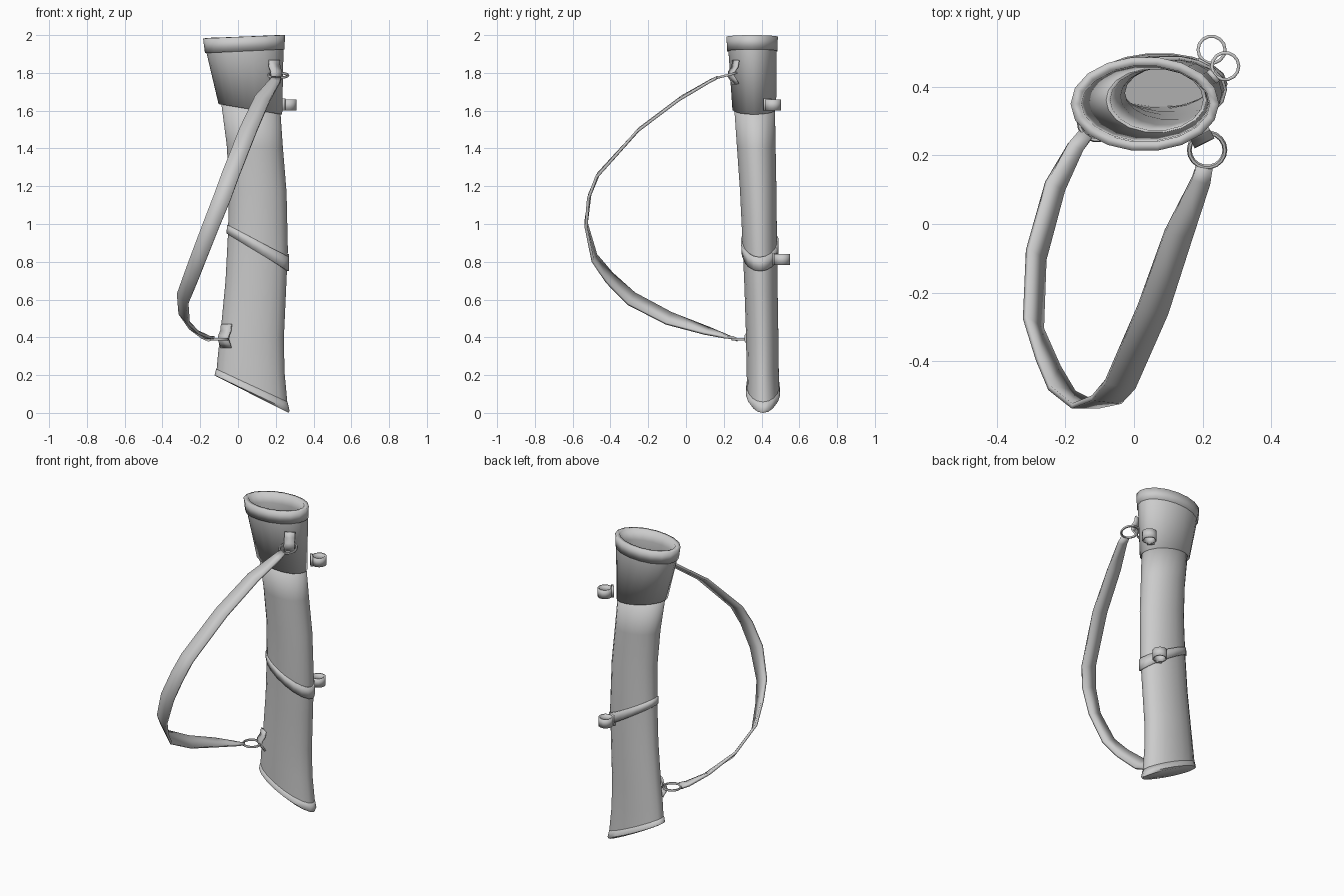
import bpy, bmesh, math
from mathutils import Vector

if "Cube" in bpy.data.objects:
    bpy.data.objects.remove(bpy.data.objects["Cube"])

SIDES = 18


def finish(name, bm, thickness=0, offset=-1):
    bmesh.ops.recalc_face_normals(bm, faces=bm.faces)
    me = bpy.data.meshes.new(name)
    bm.to_mesh(me)
    bm.free()
    ob = bpy.data.objects.new(name, me)
    bpy.context.collection.objects.link(ob)
    if thickness:
        mod = ob.modifiers.new("Thickness", "SOLIDIFY")
        mod.thickness = thickness
        mod.offset = offset
        mod.use_even_offset = True
    bpy.ops.object.select_all(action="DESELECT")
    ob.select_set(True)
    bpy.context.view_layer.objects.active = ob
    bpy.ops.object.shade_smooth_by_angle(angle=math.radians(45))
    return ob


def loft(name, stations, cap=False, thickness=0.02, grow=0.0):
    """Tilted elliptical rings: left x, left z, right x, right z, front y, back y."""
    bm = bmesh.new()
    rings = []
    for xl, zl, xr, zr, y0, y1 in stations:
        ring = []
        for i in range(SIDES):
            c, s = math.cos(math.tau * i / SIDES), math.sin(math.tau * i / SIDES)
            ring.append(bm.verts.new((
                (xl + xr) / 2 + ((xr - xl) / 2 + grow) * c,
                (y0 + y1) / 2 + ((y1 - y0) / 2 + grow) * s,
                (zl + zr) / 2 + (zr - zl) / 2 * c)))
        rings.append(ring)
    for a, b in zip(rings, rings[1:]):
        for i in range(SIDES):
            j = (i + 1) % SIDES
            bm.faces.new((a[i], a[j], b[j], b[i]))
    if cap:
        bm.faces.new(rings[0])
    ob = finish(name, bm, thickness)
    # open tubes: make sure the wall thickens inwards
    if not cap:
        p = ob.data.polygons[0]
        mid = Vector(((stations[0][0] + stations[0][2]) / 2,
                      (stations[0][4] + stations[0][5]) / 2, p.center.z))
        if p.normal.dot(p.center - mid) < 0:
            ob.data.flip_normals()
    return ob


def strip(name, path, thickness):
    """Flat strap through (centre, width direction, half width) entries."""
    bm = bmesh.new()
    pts = [Vector(p[0]) for p in path]
    rows = []
    for i, (_, w, half) in enumerate(path):
        t = (pts[min(i + 1, len(pts) - 1)] - pts[max(i - 1, 0)]).normalized()
        w = Vector(w)
        w = (w - t * w.dot(t)).normalized() * half
        rows.append((bm.verts.new(pts[i] - w), bm.verts.new(pts[i] + w)))
    for a, b in zip(rows, rows[1:]):
        bm.faces.new((a[0], a[1], b[1], b[0]))
    return finish(name, bm, thickness, 0)


# Main tube with closed slanted bottom
loft("quiver_body", [
    (-.115, .21, .264, .025, .322, .496),
    (-.106, .31, .246, .22, .319, .491),
    (-.09, .45, .243, .40, .316, .49),
    (-.066, .70, .254, .64, .308, .486),
    (-.053, .95, .264, .86, .298, .483),
    (-.047, 1.20, .257, 1.17, .284, .480),
    (-.060, 1.42, .238, 1.40, .268, .476),
    (-.090, 1.65, .222, 1.63, .252, .472)], cap=True)

# Flared top cuff and rim band
loft("top_cuff", [
    (-.103, 1.635, .234, 1.58, .244, .479),
    (-.170, 1.92, .241, 1.93, .222, .482),
    (-.178, 1.98, .243, 1.99, .218, .483)], thickness=.024)
loft("rim_band", [
    (-.170, 1.905, .242, 1.925, .221, .482),
    (-.180, 1.982, .243, 2.0, .217, .483)], thickness=.026, grow=.005)

# Slanted base trim
loft("base_trim", [
    (-.118, .195, .268, .0, .328, .488),
    (-.124, .20, .273, .012, .317, .499),
    (-.116, .232, .262, .058, .318, .496)], cap=True, thickness=.012)

# Diagonal belt around the middle
loft("diagonal_belt", [
    (-.054, .95, .264, .75, .301, .484),
    (-.051, .995, .264, .825, .297, .483)], thickness=.014, grow=.007)

# Small open clips on the back right
for name, (cx, cy, cz), ang in (("upper_clip", (.266, .46, 1.63), .7),
                                ("lower_clip", (.226, .508, .812), 1.1)):
    bm = bmesh.new()
    rows = []
    for i in range(14):
        a = math.tau * i / 14
        rows.append([bm.verts.new((cx + .044 * math.cos(a), cy + .044 * math.sin(a), cz + h))
                     for h in (-.028, .028)])
    for i in range(14):
        a, b = rows[i], rows[(i + 1) % 14]
        bm.faces.new((a[0], b[0], b[1], a[1]))
    finish(name, bm, .009)
    inward = Vector((-math.cos(ang), -math.sin(ang), 0))
    side = (-math.sin(ang), math.cos(ang), 0)
    base = Vector((cx, cy, cz)) + inward * .046
    strip(name + "_tab", [(base + Vector((0, 0, h)), side, .022)
                          for h in (-.03, .035)], .014)

# Metal rings and leather tabs holding the strap
for name, base, out, ring, zc, tilt in (
        ("upper", (.190, .266), (.45, -.89), (.213, .216), 1.787, .25),
        ("lower", (-.060, .355), (-.55, -.83), (-.108, .297), .39, 0)):
    bpy.ops.mesh.primitive_torus_add(
        major_segments=18, minor_segments=6, major_radius=.052, minor_radius=.007,
        location=(*ring, zc), rotation=(tilt, 0, 0))
    bpy.context.object.name = name + "_ring"
    bpy.ops.object.shade_smooth_by_angle(angle=math.radians(60))
    side = (-out[1], out[0], 0)
    strip(name + "_tab", [
        ((base[0] + out[0] * d, base[1] + out[1] * d, zc + h), side, .032)
        for h, d in ((.08, .002), (.045, .008), (.018, .028), (-.005, .030),
                     (-.022, .018), (-.045, .004))], .01)

# Long carrying strap, tapering to both rings
strip("shoulder_strap", [
    ((.205, .165, 1.775), (1, 0, 0), .024),
    ((.195, .125, 1.755), (1, -.1, -.1), .028),
    ((.130, -.03, 1.665), (1, -.2, -.2), .042),
    ((.055, -.25, 1.50), (1, -.2, -.2), .046),
    ((-.040, -.467, 1.26), (1, -.15, -.25), .046),
    ((-.080, -.512, 1.15), (1, -.1, -.3), .046),
    ((-.140, -.530, 1.00), (1, 0, -.3), .044),
    ((-.210, -.485, .82), (.9, -.2, -.4), .042),
    ((-.250, -.405, .715), (.75, -.35, -.5), .042),
    ((-.293, -.29, .605), (.6, -.45, -.66), .042),
    ((-.285, -.09, .50), (.6, -.25, -.7), .040),
    ((-.230, .11, .435), (.8, .1, -.5), .032),
    ((-.170, .225, .40), (1, .4, -.2), .024),
    ((-.140, .262, .392), (1, .5, 0), .022)], .015)
